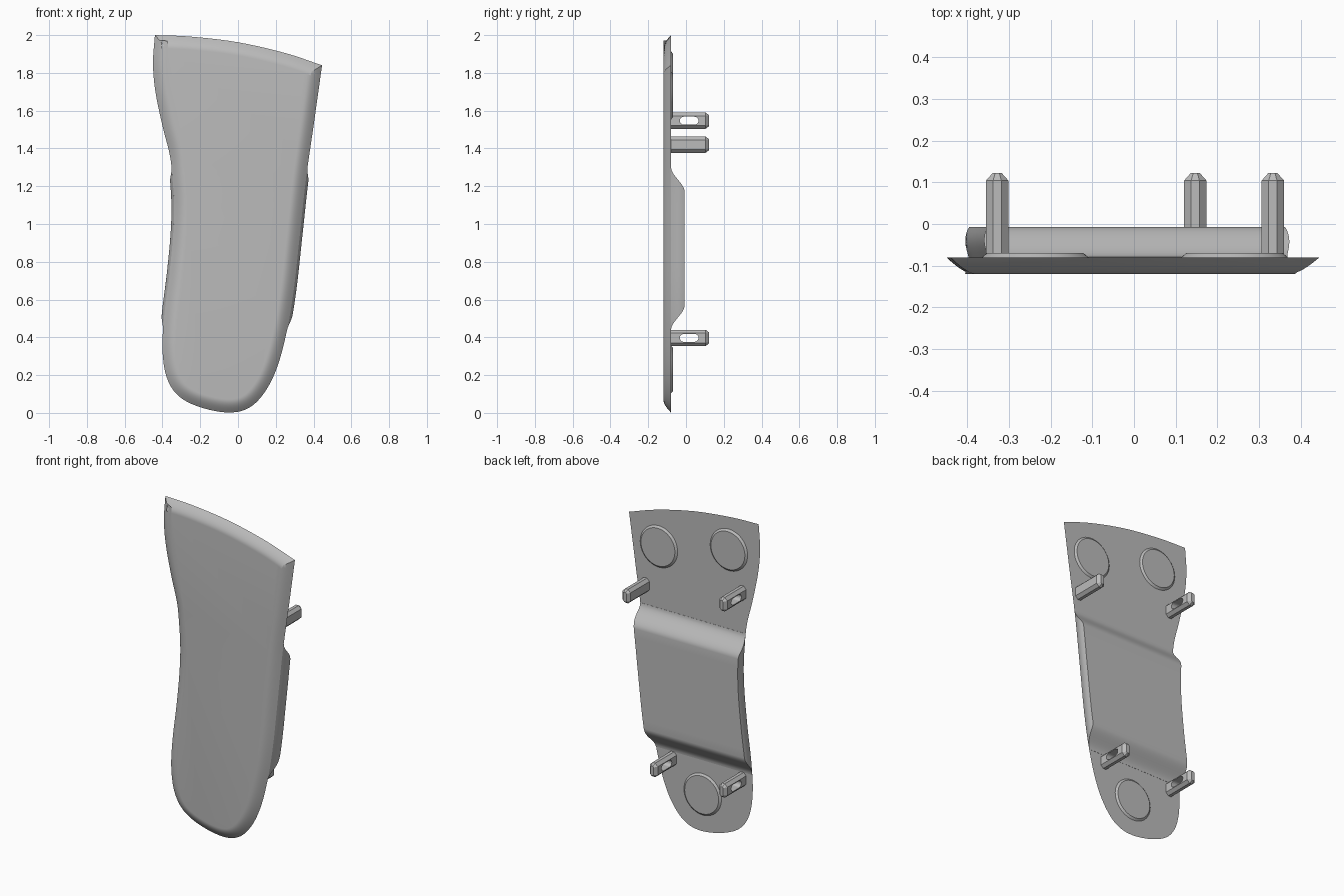
import bpy, bmesh, math
from mathutils import Vector

if "Cube" in bpy.data.objects:
    bpy.data.objects.remove(bpy.data.objects["Cube"], do_unlink=True)

grey = bpy.data.materials.new("plain grey")
grey.use_nodes = True
grey.diffuse_color = (0.5, 0.5, 0.5, 1)
grey.node_tree.nodes["Principled BSDF"].inputs["Base Color"].default_value = (0.5, 0.5, 0.5, 1)

BACK, FRONT = -0.08, -0.12


def catmull(points, steps):
    pts = [Vector(p) for p in points]
    pts = [2 * pts[0] - pts[1]] + pts + [2 * pts[-1] - pts[-2]]
    out = []
    for a, b, c, d in zip(pts, pts[1:], pts[2:], pts[3:]):
        for i in range(steps):
            t = i / steps
            out.append(0.5 * (2 * b + (c - a) * t + (2 * a - 5 * b + 4 * c - d) * t ** 2
                              + (3 * b - a - 3 * c + d) * t ** 3))
    return out + [pts[-2]]


def loft(name, rings, smooth=30):
    """Skin closed rings of equal length and cap both ends."""
    bm = bmesh.new()
    loops = [[bm.verts.new(p) for p in ring] for ring in rings]
    n = len(loops[0])
    for a, b in zip(loops, loops[1:]):
        for i in range(n):
            j = (i + 1) % n
            bm.faces.new((a[i], a[j], b[j], b[i]))
    bm.faces.new(loops[0])
    bm.faces.new(loops[-1])
    bmesh.ops.recalc_face_normals(bm, faces=bm.faces)
    mesh = bpy.data.meshes.new(name)
    bm.to_mesh(mesh)
    bm.free()
    mesh.materials.append(grey)
    obj = bpy.data.objects.new(name, mesh)
    bpy.context.collection.objects.link(obj)
    if smooth:
        bpy.ops.object.select_all(action='DESELECT')
        obj.select_set(True)
        bpy.context.view_layer.objects.active = obj
        bpy.ops.object.shade_smooth_by_angle(angle=math.radians(smooth))
    return obj


# Panel outline: down one side, round the foot, up the other side
side = catmull([(-0.44, 2), (-0.45, 1.85), (-0.437, 1.7), (-0.4, 1.52), (-0.36, 1.36),
                (-0.345, 1.22), (-0.338, 1.08), (-0.345, 0.92), (-0.365, 0.72),
                (-0.39, 0.52), (-0.4, 0.34), (-0.378, 0.19), (-0.315, 0.09),
                (-0.2, 0.03), (-0.05, 0.002), (0.06, 0.028), (0.145, 0.115),
                (0.21, 0.25), (0.26, 0.44), (0.295, 0.65), (0.325, 0.92),
                (0.36, 1.24), (0.4, 1.52), (0.445, 1.84)], 6)
top = catmull([(0.445, 1.84), (0.25, 1.905), (0, 1.962), (-0.25, 1.992), (-0.44, 2)], 5)
outline = side + top[1:-1]


def inset(loop, amount):
    out = []
    for i, p in enumerate(loop):
        e1 = (p - loop[i - 1]).normalized()
        e2 = (loop[(i + 1) % len(loop)] - p).normalized()
        n1, n2 = Vector((-e1.y, e1.x)), Vector((-e2.y, e2.x))
        out.append(p + (n1 + n2) * amount / (1 + n1.dot(n2)))
    return out


# Panel with a rounded front rim
rings = []
for k in range(9):
    s = k / 8
    y = BACK + (FRONT - BACK) * math.sin(s * math.pi / 2)
    rings.append([(p.x, y, p.y) for p in inset(outline, 0.07 * s)])
loft("panel", rings)

# Raised block on the back, following the panel sides
foot = min(range(len(side)), key=lambda i: side[i].y)


def edge_x(branch, z):
    for a, b in zip(branch, branch[1:]):
        if min(a.y, b.y) <= z <= max(a.y, b.y):
            return a.x + (b.x - a.x) * (z - a.y) / (b.y - a.y)


def block_rows():
    rows = [(0.44 + 0.13 * i / 12, i / 12) for i in range(13)]
    rows += [(0.57 + 0.6 * i / 12, 1) for i in range(1, 12)]
    rows += [(1.17 + 0.13 * i / 12, 1 - i / 12) for i in range(13)]
    return rows


rings = []
for z, t in block_rows():
    height = 0.072 * (t * t * (3 - 2 * t)) + 0.001
    left, right = edge_x(side[:foot + 1], z), edge_x(side[foot:], z)
    arc = []
    for i in range(7):
        d = height * i / 6
        arc.append((0.014 * math.sin(min(1, d / 0.072) * math.pi * 0.75), BACK + d))
    ring = [(left - o, y, z) for o, y in arc]
    ring += [(right + o, y, z) for o, y in reversed(arc)]
    rings.append(ring)
loft("raised_block", rings)


# Round pads on the back
def pad(name, x, z, radius=0.128):
    def circle(r, y):
        return [(x + r * math.cos(a), y, z + r * math.sin(a))
                for a in (math.tau * i / 48 for i in range(48))]
    loft(name, [circle(radius, BACK - 0.005), circle(radius, BACK),
                circle(radius - 0.012, BACK + 0.01)], 20)


pad("upper_left_pad", 0.241, 1.68)
pad("upper_right_pad", -0.237, 1.787)
pad("lower_pad", -0.058, 0.23)


# Chamfered pegs, most with a slot through them
def peg(name, x, z, slotted=True):
    def octagon(w, h, c, y):
        q = [(w, h - c), (w - c, h), (c - w, h), (-w, h - c),
             (-w, c - h), (c - w, -h), (w - c, -h), (w, c - h)]
        return [(x + u, y, z + v) for u, v in q]
    obj = loft(name, [octagon(0.027, 0.043, 0.017, BACK - 0.01),
                      octagon(0.027, 0.043, 0.017, 0.104),
                      octagon(0.011, 0.029, 0.006, 0.122)], 0)
    if not slotted:
        return
    r, slot = 0.021, []
    for centre, start in ((0.045, -math.pi / 2), (-0.012, math.pi / 2)):
        for i in range(11):
            a = start + math.pi * i / 10
            slot.append((centre + r * math.cos(a), z + r * math.sin(a)))
    cutter = loft(name + "_slot_cutter", [[(x + o, u, v) for u, v in slot] for o in (-0.05, 0.05)], 0)
    cutter.hide_render = True
    cut = obj.modifiers.new("slot", 'BOOLEAN')
    cut.object, cut.operation, cut.solver = cutter, 'DIFFERENCE', 'EXACT'
    bpy.ops.object.select_all(action='DESELECT')
    obj.select_set(True)
    bpy.context.view_layer.objects.active = obj
    bpy.ops.object.modifier_apply(modifier=cut.name)
    bpy.data.objects.remove(cutter, do_unlink=True)


peg("upper_left_peg", 0.333, 1.42, slotted=False)
peg("upper_right_peg", -0.328, 1.547)
peg("lower_left_peg", 0.147, 0.397)
peg("lower_right_peg", -0.328, 0.397)
